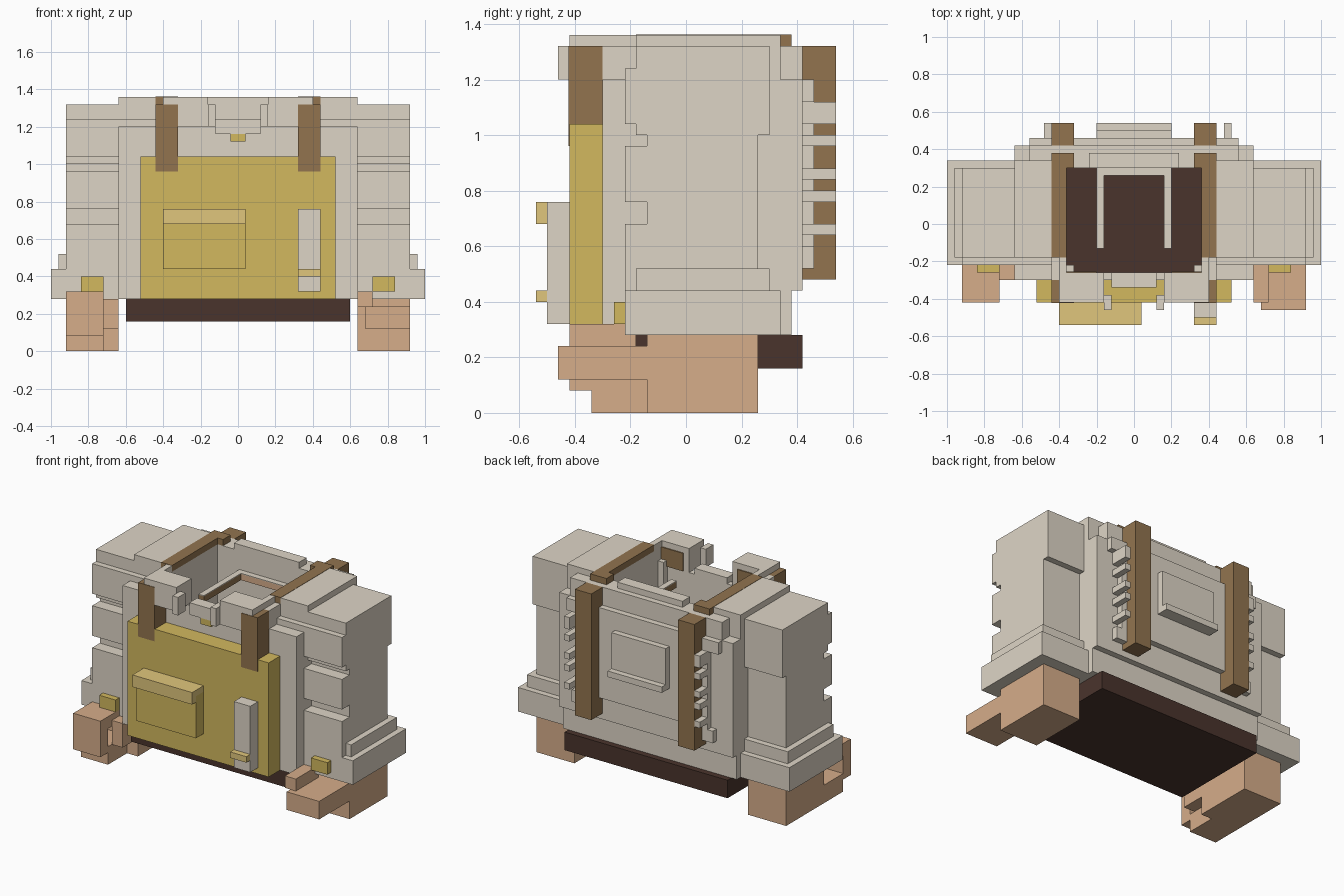
import bpy, bmesh

old = bpy.data.objects.get("Cube")
if old:
    bpy.data.objects.remove(old, do_unlink=True)


def colour(name, code):
    """Flat material from a hex colour, converted to linear."""
    srgb = [int(code[i:i + 2], 16) / 255 for i in (0, 2, 4)]
    lin = [((c + .055) / 1.055) ** 2.4 if c > .04 else c / 12.92 for c in srgb] + [1]
    m = bpy.data.materials.new(name)
    m.use_nodes = True
    m.diffuse_color = lin
    bsdf = m.node_tree.nodes["Principled BSDF"]
    bsdf.inputs["Base Color"].default_value = lin
    bsdf.inputs["Roughness"].default_value = .9
    return m


grey = colour("stone grey cloth", "DED5C6")
yellow = colour("mustard cloth", "D2B85F")
pale = colour("pale mustard trim", "E0C67C")
brown = colour("leather brown", "92744F")
dark = colour("dark brown", "4A342C")
skin = colour("skin", "D6AD8A")


def build(name, mat, *boxes):
    """One object made of boxes given as (x0, x1, y0, y1, z0, z1)."""
    bm = bmesh.new()
    for x0, x1, y0, y1, z0, z1 in boxes:
        for v in bmesh.ops.create_cube(bm, size=1)["verts"]:
            v.co.x = x1 if v.co.x > 0 else x0
            v.co.y = y1 if v.co.y > 0 else y0
            v.co.z = z1 if v.co.z > 0 else z0
    mesh = bpy.data.meshes.new(name)
    bm.to_mesh(mesh)
    bm.free()
    mesh.materials.append(mat)
    obj = bpy.data.objects.new(name, mesh)
    bpy.context.collection.objects.link(obj)
    return obj


def pair(name, mat, *boxes):
    """The same boxes on both sides of the body."""
    for side, s in (("left", 1), ("right", -1)):
        flipped = [tuple(sorted((s * b[0], s * b[1]))) + tuple(b[2:]) for b in boxes]
        build(f"{side}_{name}", mat, *flipped)


# Hollow torso
build("belt_plate", dark, (-.6, .6, -.27, .42, .16, .28))
build("torso_front", grey, (-.64, .64, -.30, -.26, .28, 1.2))
pair("torso_side", grey,
     (.36, .64, -.26, .38, .28, 1.2),
     (.36, .64, -.22, .34, 1.2, 1.24),
     (.44, .64, -.18, .34, 1.24, 1.36),
     (.36, .44, -.18, .34, 1.24, 1.32),
     (.32, .36, -.26, -.22, .28, 1.24))
build("torso_back", grey,
      (-.64, .64, .30, .38, .28, .44),
      (-.64, .64, .30, .42, .44, 1.2),
      (-.56, .56, .30, .42, 1.2, 1.32),
      (-.24, .24, .30, .38, 1.32, 1.36))
build("back_panel", grey,
      (-.48, .48, .42, .46, .6, 1.12),
      (-.32, .32, .42, .46, 1.12, 1.2))
pair("back_tab", grey,
     (.44, .56, .42, .46, 1.12, 1.2),
     (.44, .52, .42, .46, .52, .60))

# Front panel with pouch and holder
build("front_panel", yellow, (-.52, .52, -.42, -.30, .28, 1.04))
build("front_pouch", yellow, (-.40, .04, -.50, -.42, .44, .72))
build("pouch_flap", pale, (-.40, .04, -.54, -.42, .68, .76))
build("side_holder", grey, (.32, .44, -.50, -.42, .32, .76))
build("holder_clip", pale, (.32, .44, -.54, -.50, .40, .44))

# Collar
pair("collar_flap", grey,
     (.16, .36, -.42, -.26, 1.2, 1.36),
     (.36, .40, -.42, -.18, 1.2, 1.36),
     (.40, .44, -.30, -.18, 1.2, 1.32),
     (.12, .16, -.46, -.38, 1.2, 1.32))
pair("collar_lining", brown, (.20, .36, -.26, -.253, 1.2, 1.32))
build("collar_band", grey, (-.12, .12, -.34, -.26, 1.16, 1.24))
build("pendant", yellow, (-.04, .04, -.34, -.30, 1.12, 1.16))
pair("neck_cord", brown, (.16, .20, -.13, .26, 1.15, 1.19))
pair("neck_cord_top", grey, (.16, .20, -.13, .26, 1.19, 1.195))
build("neck_cord_back", skin, (-.20, .20, .26, .30, 1.15, 1.19))
build("neck_cord_back_top", grey, (-.20, .20, .26, .30, 1.19, 1.195))

# Shoulder straps
pair("strap_front", brown, (.32, .44, -.423, -.30, .96, 1.32))
pair("strap_top", brown,
     (.36, .44, -.18, .30, 1.32, 1.362),
     (.32, .44, .30, .38, 1.32, 1.362))
pair("strap_back", brown, (.32, .44, .42, .54, .48, 1.32))

# Webbing loops beside the back straps
for z0, z1 in ((1.04, 1.12), (.96, 1.0), (.84, .88), (.76, .80), (.64, .68)):
    build("left_webbing_loop", grey, (.48, .52, .42, .54, z0, z1))
    build("right_webbing_loop", grey, (-.48, -.44, .46, .54, z0, z1))

# Back pouch
build("back_pouch", grey, (-.20, .20, .46, .50, .80, 1.08))
build("back_pouch_ledge", grey, (-.20, .20, .46, .54, .80, .84))

# Sleeves with fold grooves and cuffs
pair("sleeve", grey,
     (.64, .92, -.14, .26, .44, 1.32),
     (.64, .92, -.18, -.14, 1.0, 1.32),
     (.64, .92, -.22, -.18, 1.04, 1.24),
     (.64, .92, -.22, -.14, .76, .96),
     (.64, .92, -.22, -.14, .44, .68),
     (.64, .92, .26, .30, 1.0, 1.32))
pair("cuff", grey, (.64, 1.0, -.22, .34, .28, .44), (.64, .96, -.18, .30, .44, .52))
pair("cuff_button", yellow, (.72, .84, -.26, -.22, .32, .40))

# Hands
pair("palm", skin, (.64, .92, -.14, .26, 0, .28))
build("left_fingers", skin,
      (.68, .92, -.46, -.14, .12, .24),
      (.64, .72, -.42, -.18, .24, .32))
build("right_fingers", skin,
      (-.92, -.72, -.42, -.34, .08, .32),
      (-.92, -.72, -.34, -.14, 0, .12),
      (-.92, -.72, -.34, -.22, .24, .32),
      (-.72, -.64, -.30, -.14, .12, .28))
